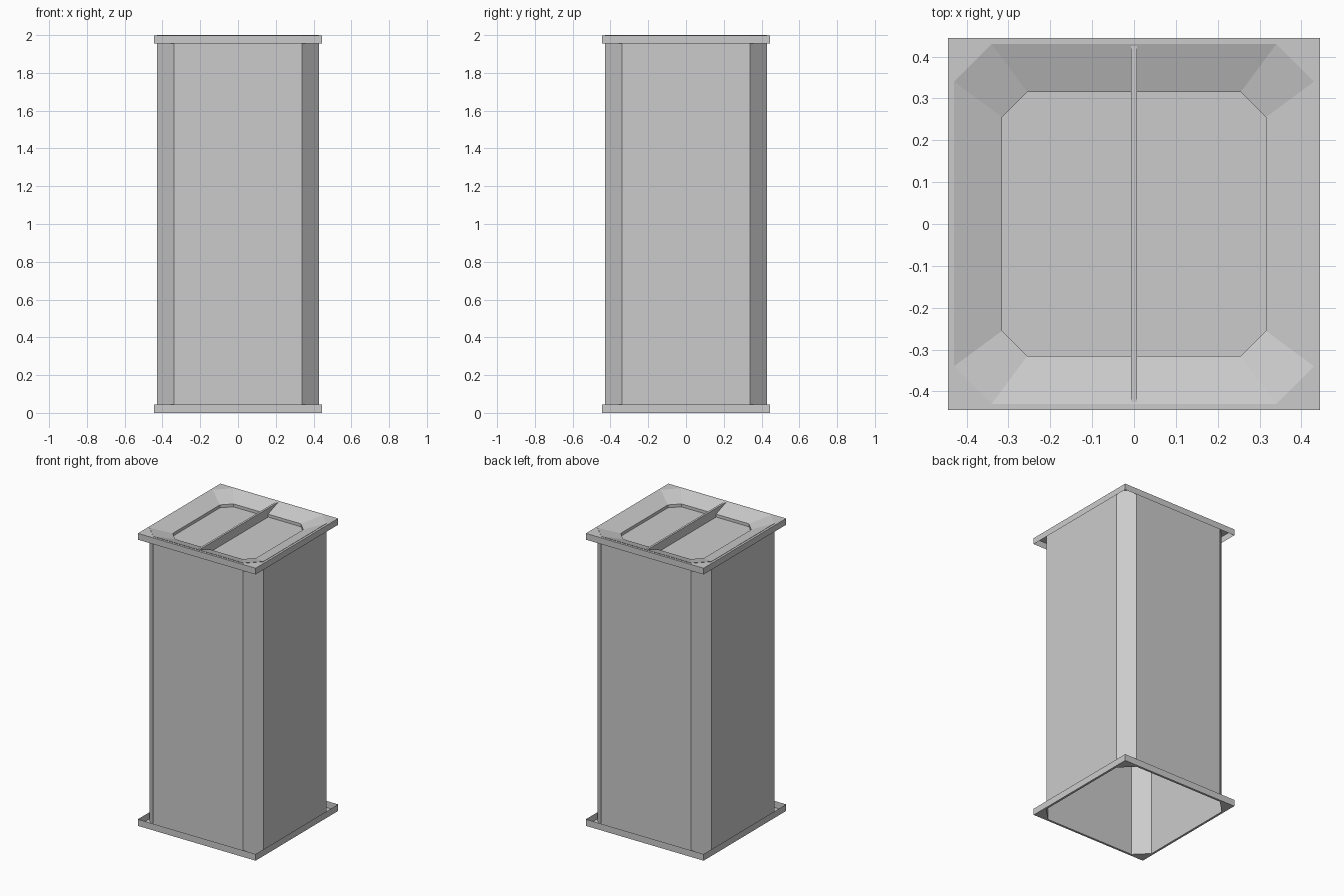
import bpy, bmesh

if "Cube" in bpy.data.objects:
    bpy.data.objects.remove(bpy.data.objects["Cube"])

SIDE, CUT = 0.43, 0.34      # body half width, and where the corner chamfer starts
FLANGE, LIP = 0.445, 0.045  # flange half width and skirt height


def octagon(a, b, z):
    return [(b, -a, z), (a, -b, z), (a, b, z), (b, a, z),
            (-b, a, z), (-a, b, z), (-a, -b, z), (-b, -a, z)]


def make(name, build):
    bm = bmesh.new()
    build(bm)
    bm.normal_update()
    me = bpy.data.meshes.new(name)
    bm.to_mesh(me)
    bm.free()
    ob = bpy.data.objects.new(name, me)
    bpy.context.collection.objects.link(ob)
    return ob


def loft(bm, loops, cap=False):
    rings = [[bm.verts.new(p) for p in lp] for lp in loops]
    for lo, hi in zip(rings, rings[1:]):
        n = len(lo)
        for i in range(n):
            j = (i + 1) % n
            bm.faces.new((lo[i], lo[j], hi[j], hi[i]))
    if cap:
        bm.faces.new(rings[-1])


# Hollow chamfered column, open at the bottom
make("column_body", lambda bm: loft(bm, [octagon(SIDE, CUT, 0), octagon(SIDE, CUT, 2)]))


# Square flange: flat plate around the octagon plus a thin skirt, hollow inside
def flange(z_plate, z_edge):
    def build(bm):
        f = FLANGE
        corners = [(f, -f), (f, f), (-f, f), (-f, -f)]
        sq = [bm.verts.new((x, y, z_plate)) for x, y in corners]
        edge = [bm.verts.new((x, y, z_edge)) for x, y in corners]
        oc = [bm.verts.new(p) for p in octagon(SIDE, CUT, z_plate)]
        for i in range(4):
            j = (i + 1) % 4
            bm.faces.new((sq[i], sq[j], edge[j], edge[i]))
            bm.faces.new((sq[i], oc[2 * i], oc[2 * i + 1]))
            bm.faces.new((sq[i], sq[j], oc[(2 * i + 2) % 8], oc[2 * i + 1]))
        bmesh.ops.recalc_face_normals(bm, faces=bm.faces)
        if sum(fc.normal.z for fc in bm.faces) * (z_plate - z_edge) < 0:
            bmesh.ops.reverse_faces(bm, faces=bm.faces)
    return build


make("base_flange", flange(0, LIP))
make("top_flange", flange(1.998, 2 - LIP))

# Recessed lid: sloping rim, short vertical step, flat floor
make("recessed_lid", lambda bm: loft(bm, [octagon(SIDE, CUT, 2.0),
                                          octagon(0.315, 0.255, 1.96),
                                          octagon(0.315, 0.255, 1.94)], cap=True))


# Thin grip plate spanning the recess, following its slope
def grip(bm):
    prof = [(-0.315, 1.94), (0.315, 1.94), (0.315, 1.96),
            (0.425, 2.0), (-0.425, 2.0), (-0.315, 1.96)]
    loft(bm, [[(x, y, z) for y, z in prof] for x in (-0.007, 0.007)], cap=True)
    bm.verts.ensure_lookup_table()
    bm.faces.new(bm.verts[:6][::-1])
    bmesh.ops.recalc_face_normals(bm, faces=bm.faces)


make("grip_plate", grip)
